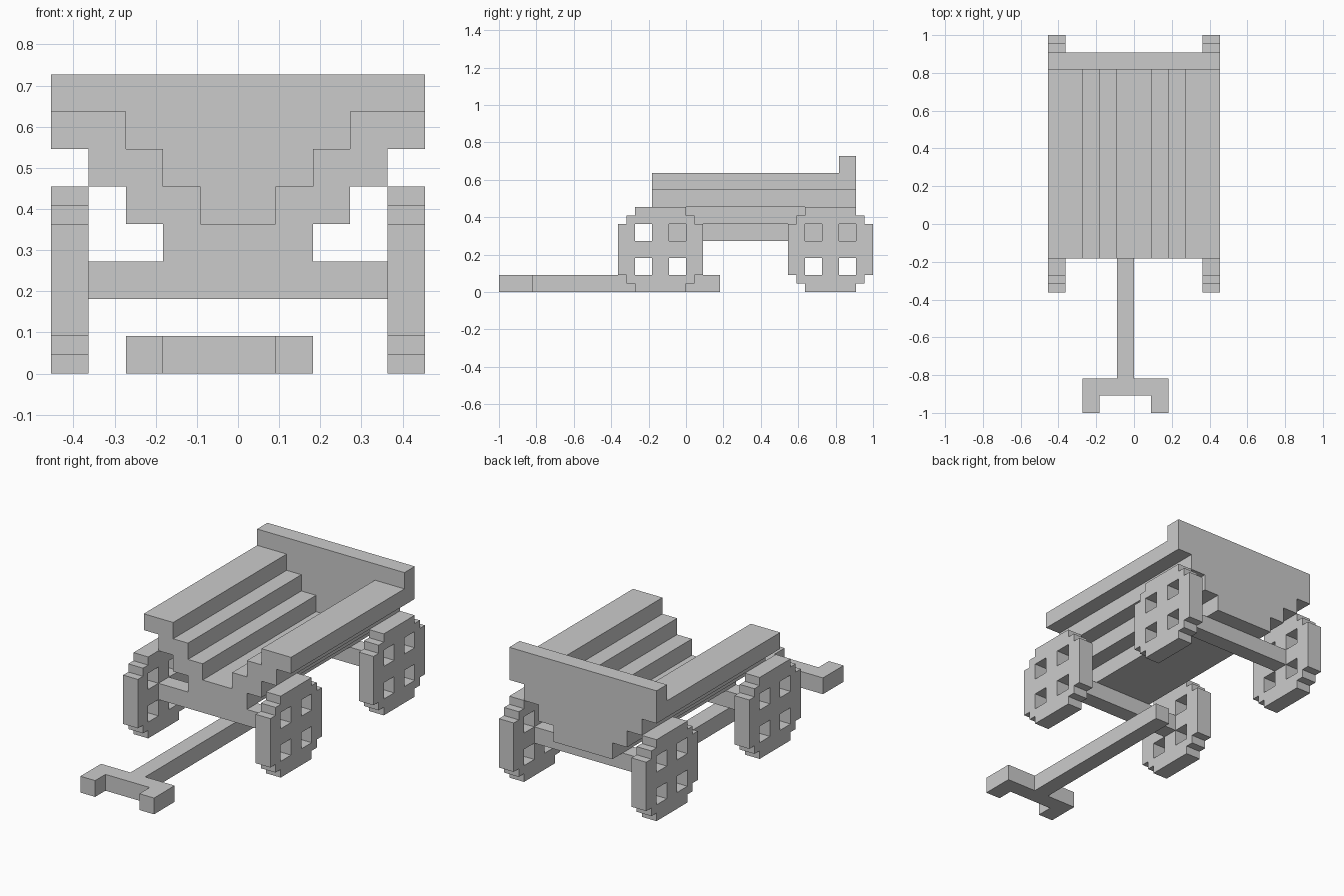
import bpy
import bmesh
from mathutils import Vector

cube = bpy.data.objects.get("Cube")
if cube:
    bpy.data.objects.remove(cube)

U = 1 / 11  # one block

grey = bpy.data.materials.new("plain grey")
grey.use_nodes = True
GREY = (0.6, 0.6, 0.6, 1)
grey.diffuse_color = GREY
grey.node_tree.nodes["Principled BSDF"].inputs["Base Color"].default_value = GREY


def prism(name, loops, axis, start, end):
    """Extrude an outline (first loop) with holes (other loops) along an axis."""
    bm = bmesh.new()
    caps = ([], [])

    def point(p, depth):
        co = list(p)
        co.insert(axis, depth)
        return Vector(co) * U

    for loop in loops:
        rings = [[bm.verts.new(point(p, d)) for p in loop] for d in (start, end)]
        n = len(loop)
        for i in range(n):
            j = (i + 1) % n
            bm.faces.new((rings[0][i], rings[0][j], rings[1][j], rings[1][i]))
            for cap, ring in zip(caps, rings):
                cap.append(bm.edges.get((ring[i], ring[j])))
    normal = Vector((0, 0, 0))
    normal[axis] = 1
    for cap in caps:
        bmesh.ops.triangle_fill(bm, edges=cap, use_beauty=True, normal=normal)
    bmesh.ops.recalc_face_normals(bm, faces=bm.faces)
    mesh = bpy.data.meshes.new(name)
    bm.to_mesh(mesh)
    bm.free()
    mesh.materials.append(grey)
    obj = bpy.data.objects.new(name, mesh)
    bpy.context.collection.objects.link(obj)
    return obj


def rect(a0, b0, a1, b1):
    return [(a0, b0), (a1, b0), (a1, b1), (a0, b1)]


def mirrored(half):
    return half + [(-x, z) for x, z in reversed(half)]


# Stepped tray and the tailgate that closes it
under = [(2, 3), (2, 4), (3, 4), (3, 5), (4, 5), (4, 6), (5, 6)]
inside = [(5, 7), (3, 7), (3, 6), (2, 6), (2, 5), (1, 5), (1, 4)]
prism("tray", [mirrored(under + inside)], 1, -2, 9)
prism("tailgate", [mirrored(under + [(5, 8)])], 1, 9, 10)

# Axles and stepped wheels, each with four square windows
corner = [(1.5, 2.5), (1.5, 2), (2, 2), (2, 1.5), (2.5, 1.5)]
for end, centre in (("front", -1.5), ("rear", 8.5)):
    prism(end + "_axle", [rect(-4, 2, 4, 3)], 0 + 1, centre - 0.5, centre + 0.5)
    rim, quarter = [], corner
    for _ in range(4):
        rim += quarter
        quarter = [(b, -a) for a, b in quarter]
    windows = [rect(a, b, a + 1, b + 1) for a in (-1.5, 0.5) for b in (-1.5, 0.5)]
    loops = [[(a + centre, b + 2.5) for a, b in loop] for loop in [rim] + windows]
    prism(end + "_left_wheel", loops, 0, 4, 5)
    prism(end + "_right_wheel", loops, 0, -5, -4)

# Pull handle lying on the ground: shaft, crossbar and two prongs
handle = [(-1, 2), (-1, -9), (-3, -9), (-3, -11), (-2, -11), (-2, -10),
          (1, -10), (1, -11), (2, -11), (2, -9), (0, -9), (0, 2)]
prism("pull_handle", [handle], 2, 0, 1)
